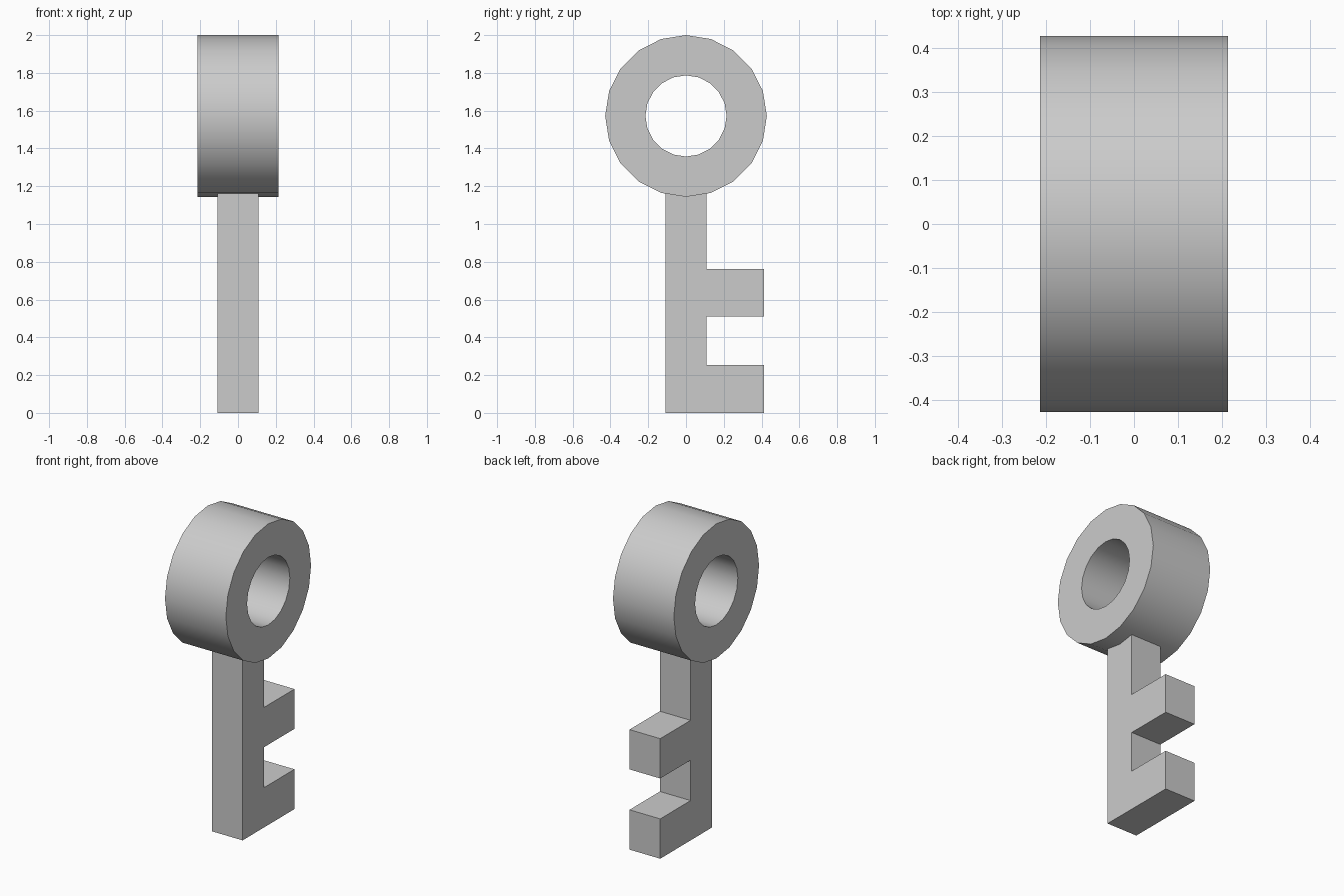
import bpy, bmesh
from math import sin, cos, tau, radians

if "Cube" in bpy.data.objects:
    bpy.data.objects.remove(bpy.data.objects["Cube"])


def make_object(name, bm):
    bmesh.ops.recalc_face_normals(bm, faces=bm.faces)
    mesh = bpy.data.meshes.new(name)
    bm.to_mesh(mesh)
    bm.free()
    obj = bpy.data.objects.new(name, mesh)
    bpy.context.collection.objects.link(obj)
    return obj


# Ring handle: 20-sided tube along x
def make_ring(name, z, outer, inner, half_width, sides=20):
    bm = bmesh.new()
    section = [(outer, -half_width), (outer, half_width),
               (inner, half_width), (inner, -half_width)]
    loops = []
    for i in range(sides):
        a = tau * i / sides
        loops.append([bm.verts.new((x, r * sin(a), z + r * cos(a))) for r, x in section])
    for i in range(sides):
        p, q = loops[i], loops[(i + 1) % sides]
        for j in range(4):
            k = (j + 1) % 4
            bm.faces.new((p[j], p[k], q[k], q[j]))
    return make_object(name, bm)


# Shaft with two teeth: side profile extruded along x
def make_blade(name, profile, half_width):
    bm = bmesh.new()
    face = bm.faces.new([bm.verts.new((-half_width, y, z)) for y, z in profile])
    new = bmesh.ops.extrude_face_region(bm, geom=[face])["geom"]
    verts = [v for v in new if isinstance(v, bmesh.types.BMVert)]
    bmesh.ops.translate(bm, verts=verts, vec=(2 * half_width, 0, 0))
    return make_object(name, bm)


ring = make_ring("ring_handle", 1.572, 0.428, 0.215, 0.214)
blade = make_blade("toothed_shaft", [
    (-0.108, 0), (0.413, 0), (0.413, 0.253), (0.108, 0.253),
    (0.108, 0.51), (0.413, 0.51), (0.413, 0.763), (0.108, 0.763),
    (0.108, 1.163), (0, 1.146), (-0.108, 1.163)], 0.108)

bpy.ops.object.select_all(action='DESELECT')
ring.select_set(True)
bpy.context.view_layer.objects.active = ring
bpy.ops.object.shade_smooth_by_angle(angle=radians(30))
